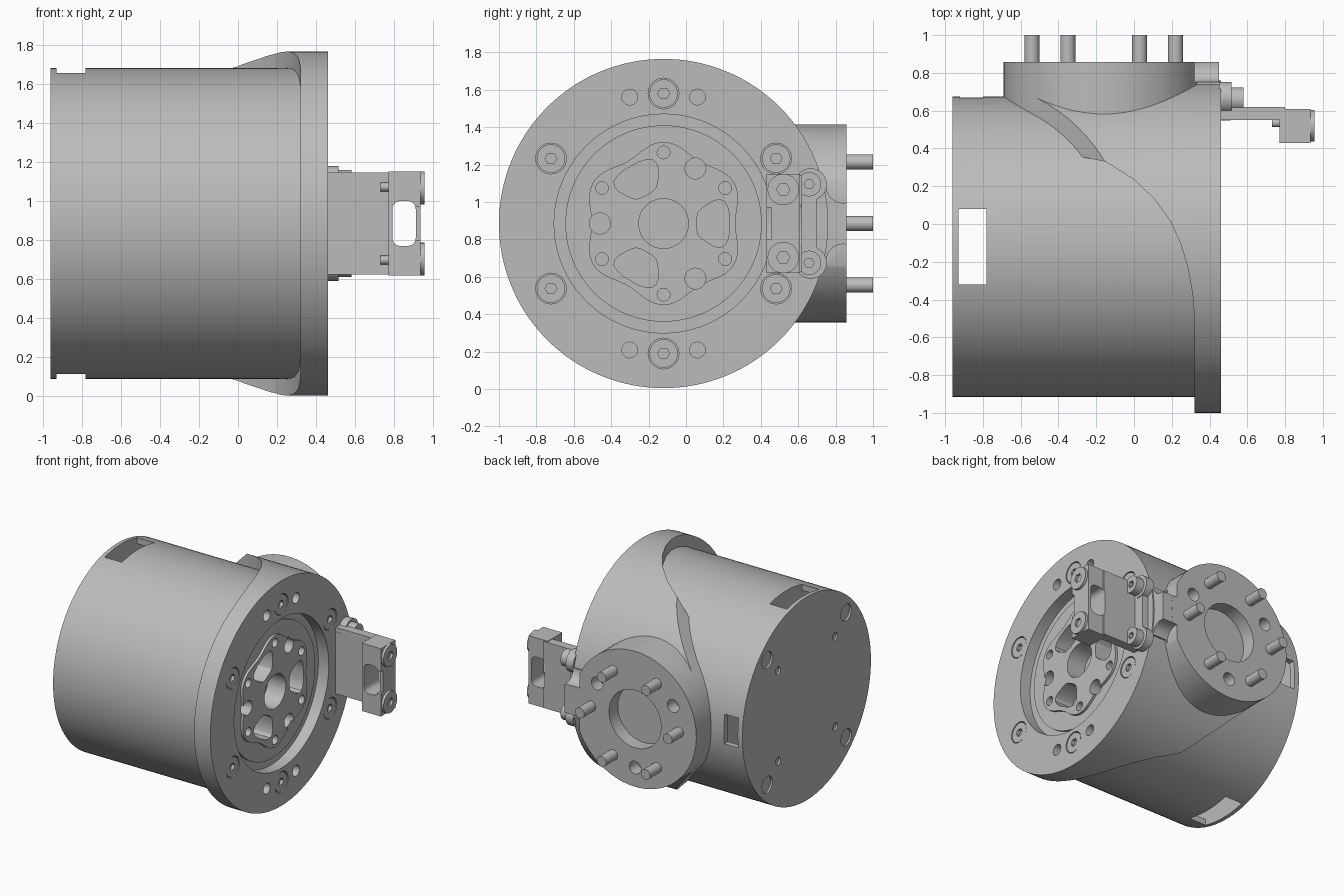
import bpy, bmesh, math
from mathutils import Matrix, Vector

if "Cube" in bpy.data.objects:
    bpy.data.objects.remove(bpy.data.objects["Cube"], do_unlink=True)

grey = bpy.data.materials.new("machined_grey")
grey.use_nodes = True
COLOUR = (0.5, 0.5, 0.5, 1)
grey.diffuse_color = COLOUR
grey.node_tree.nodes["Principled BSDF"].inputs["Base Color"].default_value = COLOUR

CY, CZ = -0.12, 0.885      # main axis, parallel to x
PX = -0.16                 # output port axis, parallel to y
FACE = 0.46                # flange front
parts = []


def finish(name, bm):
    bmesh.ops.recalc_face_normals(bm, faces=bm.faces)
    mesh = bpy.data.meshes.new(name)
    bm.to_mesh(mesh)
    bm.free()
    mesh.materials.append(grey)
    ob = bpy.data.objects.new(name, mesh)
    bpy.context.collection.objects.link(ob)
    parts.append(ob)
    return ob


def cyl(name, r, a, b, u, v, axis="X", n=32):
    """Cylinder from a to b; u, v are (y, z) for axis X, (x, z) for axis Y."""
    bm = bmesh.new()
    mid = (a + b) / 2
    if axis == "X":
        m = Matrix.Translation((mid, u, v)) @ Matrix.Rotation(math.pi / 2, 4, "Y")
    else:
        m = Matrix.Translation((u, mid, v)) @ Matrix.Rotation(math.pi / 2, 4, "X")
    bmesh.ops.create_cone(bm, cap_ends=True, segments=n, radius1=r, radius2=r,
                          depth=abs(b - a), matrix=m)
    return finish(name, bm)


def box(name, x, y, z):
    bm = bmesh.new()
    bmesh.ops.create_cube(bm, size=1)
    lo, hi = Vector((x[0], y[0], z[0])), Vector((x[1], y[1], z[1]))
    for v in bm.verts:
        v.co = (lo + hi) / 2 + v.co * (hi - lo)
    return finish(name, bm)


def prism(name, pts, a, b, axis):
    """Extrude a 2D outline along an axis from a to b."""
    place = {"X": lambda p, t: (t, p[0], p[1]), "Y": lambda p, t: (p[0], t, p[1]),
             "Z": lambda p, t: (p[0], p[1], t)}[axis]
    bm = bmesh.new()
    low = [bm.verts.new(place(p, a)) for p in pts]
    top = [bm.verts.new(place(p, b)) for p in pts]
    bm.faces.new(low)
    bm.faces.new(top)
    for i in range(len(pts)):
        j = (i + 1) % len(pts)
        bm.faces.new((low[i], low[j], top[j], top[i]))
    return finish(name, bm)


def combine(ob, other, op="DIFFERENCE"):
    mod = ob.modifiers.new("bool", "BOOLEAN")
    mod.operation, mod.object, mod.solver = op, other, "EXACT"
    bpy.context.view_layer.objects.active = ob
    bpy.ops.object.modifier_apply(modifier=mod.name)
    parts.remove(other)
    bpy.data.objects.remove(other, do_unlink=True)


def polar(r, deg, u=CY, v=CZ):
    t = math.radians(deg)
    return u + r * math.cos(t), v + r * math.sin(t)


# Housing: drum, swept collar with flange, and side port
housing = cyl("housing", 0.795, -0.96, 0.34, CY, CZ, n=128)
collar = cyl("collar", 0.88, -0.9, FACE, CY, CZ, n=128)
sweep = [(0.6, -1.2), (0.32, -1.2), (0.32, -0.5), (0.31, -0.37), (0.285, -0.23),
         (0.245, -0.1), (0.19, 0.02), (0.11, 0.13), (0.0, 0.235), (-0.15, 0.33),
         (-0.3, 0.36), (-1, 0.36), (-1, 1.2), (0.6, 1.2)]
combine(collar, prism("sweep", sweep, -0.2, 2, "Z"), "INTERSECT")
teardrop = [polar(0.53, 135 + 90 * i / 24, PX, CZ) for i in range(25)]
teardrop += [(0.07, CZ - 0.98), (0.7, CZ - 0.98), (0.7, CZ + 0.98), (0.07, CZ + 0.98)]
combine(collar, prism("teardrop", teardrop, -1.3, 1.2, "Y"), "INTERSECT")
combine(housing, collar, "UNION")
combine(housing, cyl("port", 0.53, 0.2, 0.858, PX, CZ, "Y", 96), "UNION")
combine(housing, box("port_web", (0.2, 0.45), (0.5, 0.857), (0.69, 1.08)), "UNION")
for s in (-1, 1):
    combine(housing, cyl("web_scallop", 0.09, 0.32, 0.5, 0.84, CZ + s * 0.2))

# Rear cavity and its windows
cavity = cyl("cavity", 0.75, -0.93, -0.78, CY, CZ, n=96)
combine(cavity, box("window_z", (-0.93, -0.78), (-0.32, 0.08), (-0.2, 2)), "UNION")
combine(cavity, box("window_y", (-0.92, -0.8), (0.3, 0.8), (0.79, 1.02)), "UNION")
combine(housing, cavity)
for i in range(4):
    for r, rad in ((0.69, 0.065), (0.5, 0.03)):
        combine(housing, cyl("rear_hole", rad, -1, -0.945, *polar(r, 45 + 90 * i)))

# Port bore and dowel holes
combine(housing, cyl("port_bore", 0.225, 0.75, 0.9, PX, CZ, "Y", 64))
for a in (30, 150, 270):
    combine(housing, cyl("dowel_hole", 0.05, 0.76, 0.9, *polar(0.38, a, PX, CZ), "Y"))

# Flange recess, counterbores and plain holes
combine(housing, cyl("recess", 0.585, 0.37, 0.6, CY, CZ, n=96))
for i in range(6):
    combine(housing, cyl("counterbore", 0.082, 0.43, 0.6, *polar(0.695, 30 + 60 * i)))
for a in (75, 105, 255, 285):
    combine(housing, cyl("plain_hole", 0.042, 0.4, 0.6, *polar(0.7, a)))

# Output disc with scalloped hub
disc = cyl("output_disc", 0.525, 0.24, 0.385, CY, CZ, n=96)
scallop = [polar(0.41 - 0.026 * math.cos(math.radians(18 * i)), 3 * i) for i in range(120)]
combine(disc, prism("hub", scallop, 0.3, 0.405, "X"), "UNION")
hub_cuts = [cyl("hub_bore", 0.133, 0.25, 0.6, CY, CZ, n=48)]
half = [(0.178, 0.03), (0.185, 0.06), (0.21, 0.085), (0.27, 0.122), (0.3, 0.128),
        (0.325, 0.118), (0.342, 0.09), (0.352, 0.045)]
kidney = half + [(r, -t) for r, t in reversed(half)]
for a in (0, 120, 240):
    outline = [polar(math.hypot(r, t), a + math.degrees(math.atan2(t, r))) for r, t in kidney]
    hub_cuts.append(prism("kidney", outline, 0.25, 0.6, "X"))
    hub_cuts.append(cyl("hub_hole", 0.056, 0.25, 0.6, *polar(0.34, a + 60)))
for i in range(6):
    hub_cuts.append(cyl("hub_screw_hole", 0.034, 0.3, 0.6, *polar(0.38, 30 + 60 * i)))
for cutter in hub_cuts:
    combine(disc, cutter)
for cutter in [cyl("disc_clearance", 0.524, 0.25, 0.5, CY, CZ, n=96)]:
    combine(housing, cutter)


# Socket head screws
def screw(name, r, a, b, y, z):
    head = cyl(name, r, a, b, y, z)
    combine(head, cyl("hex", r * 0.42, b - 0.03, b + 0.1, y, z, n=6))


for i in range(6):
    screw("flange_screw", 0.076, 0.41, FACE - 0.004, *polar(0.695, 30 + 60 * i))

# Port pins
for i in range(6):
    cyl("port_pin", 0.04, 0.8, 1.0, *polar(0.38, 60 * i, PX, CZ), "Y", 24)

# Connector bracket
bracket = box("bracket", (0.45, 0.8), (0.55, 0.62), (0.625, 1.145))
combine(bracket, box("bracket_foot", (0.45, 0.51), (0.548, 0.7), (0.66, 1.11)), "UNION")
combine(bracket, box("bracket_head", (0.77, 0.935), (0.43, 0.61), (0.62, 1.15)), "UNION")
slot = box("slot", (0.79, 0.91), (0.3, 0.8), (0.77, 1.0))
bev = slot.modifiers.new("round", "BEVEL")
bev.width, bev.segments = 0.04, 4
combine(bracket, slot)
combine(bracket, box("strip_trim", (0.9, 1), (0.3, 0.455), (0.8, 0.97)))
for s in (-1, 1):
    z = CZ + s * 0.21
    cyl("bracket_lobe", 0.085, 0.45, 0.515, 0.668, z)
    screw("bracket_screw", 0.065, 0.5, 0.58, 0.658, z)
    screw("connector_cap", 0.084, 0.92, 0.955, 0.52, CZ + s * 0.182)
    cyl("bracket_stud", 0.022, 0.73, 0.78, 0.535, CZ + s * 0.187, n=16)

# Smooth shading with sharp edges kept
bpy.ops.object.select_all(action="DESELECT")
for ob in parts:
    ob.select_set(True)
bpy.context.view_layer.objects.active = housing
bpy.ops.object.shade_smooth_by_angle(angle=math.radians(30))
